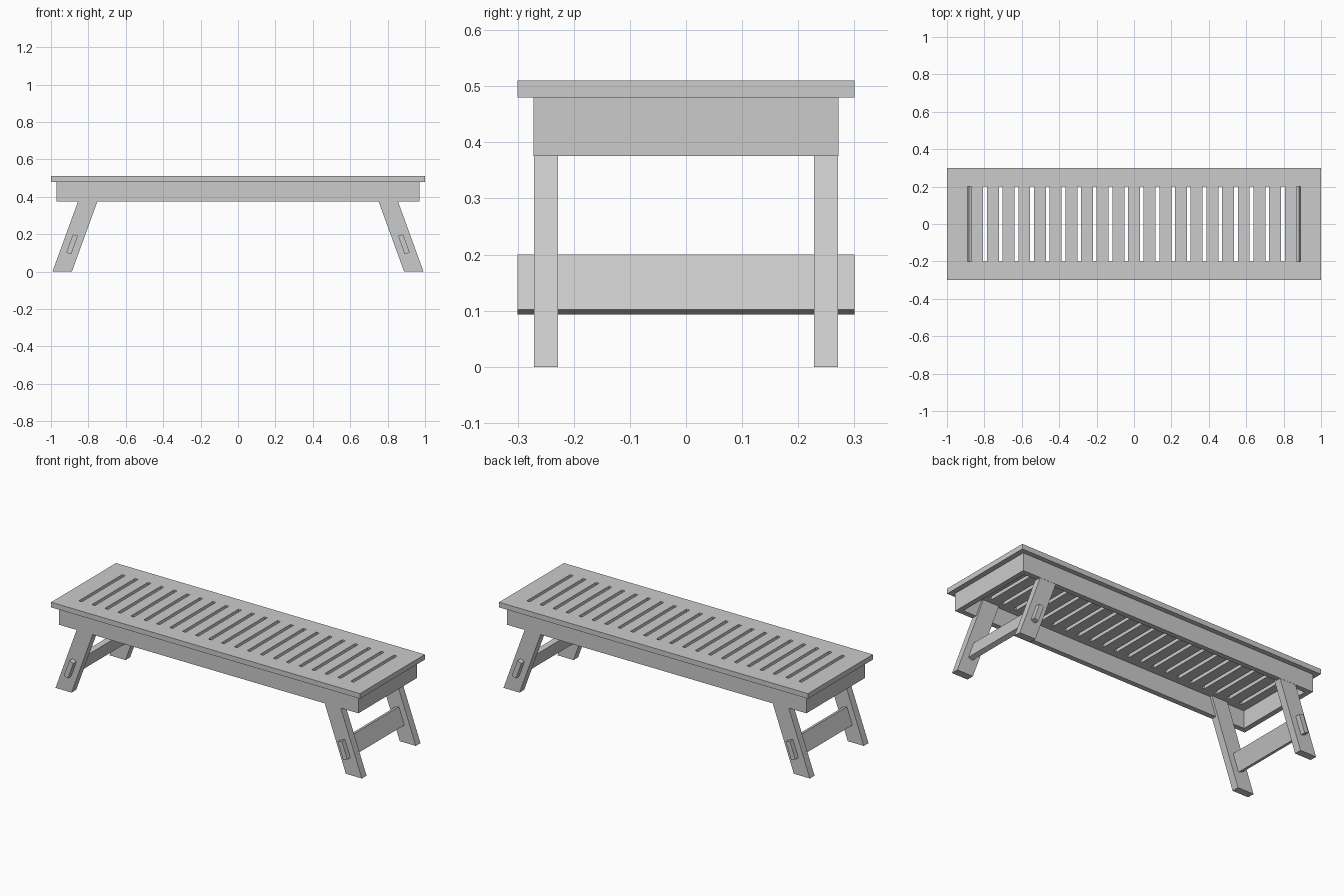
import bpy
import bmesh
import math
from mathutils import Matrix

cube = bpy.data.objects.get("Cube")
if cube:
    bpy.data.objects.remove(cube, do_unlink=True)

wood = bpy.data.materials.new("plain_grey")
wood.use_nodes = True
GREY = (0.6, 0.6, 0.6, 1)
wood.diffuse_color = GREY
wood.node_tree.nodes["Principled BSDF"].inputs["Base Color"].default_value = GREY


def finish(name, bm):
    bmesh.ops.recalc_face_normals(bm, faces=bm.faces)
    mesh = bpy.data.meshes.new(name)
    bm.to_mesh(mesh)
    bm.free()
    mesh.materials.append(wood)
    obj = bpy.data.objects.new(name, mesh)
    bpy.context.collection.objects.link(obj)
    return obj


def box(name, center, size, tilt=0):
    bm = bmesh.new()
    bmesh.ops.create_cube(bm, size=1, matrix=Matrix.Diagonal((*size, 1)))
    obj = finish(name, bm)
    obj.location = center
    obj.rotation_euler.y = tilt
    return obj


def prism(name, profile, y0, y1):
    """Extrude an x-z profile along y."""
    bm = bmesh.new()
    face = bm.faces.new([bm.verts.new((x, y0, z)) for x, z in profile])
    ext = bmesh.ops.extrude_face_region(bm, geom=[face])
    moved = [v for v in ext["geom"] if isinstance(v, bmesh.types.BMVert)]
    bmesh.ops.translate(bm, verts=moved, vec=(0, y1 - y0, 0))
    return finish(name, bm)


TOP, UNDER, APRON_LOW = 0.51, 0.48, 0.376
TILT = math.radians(20)
SLOPE = math.tan(TILT)
mid_z, thick = (TOP + UNDER) / 2, TOP - UNDER

# Top frame: long rails and end boards around the slats
for side, label in ((-1, "front"), (1, "back")):
    box(label + "_top_rail", (0, side * 0.25, mid_z), (2, 0.1, thick))
for side, label in ((-1, "right"), (1, "left")):
    box(label + "_end_board", (side * 0.945, 0, mid_z), (0.11, 0.4, thick))

# Evenly spaced cross slats
COUNT, GAP = 21, 0.02
pitch = (1.78 - GAP) / COUNT
for i in range(COUNT):
    x = (i - (COUNT - 1) / 2) * pitch
    box(f"slat_{i + 1}", (x, 0, mid_z), (pitch - GAP, 0.4, thick))

# Apron under the top
apron_z, apron_h, board = (UNDER + APRON_LOW) / 2, UNDER - APRON_LOW, 0.03
for side, label in ((-1, "front"), (1, "back")):
    box(label + "_apron", (0, side * (0.272 - board / 2), apron_z),
        (1.94, board, apron_h))
for side, label in ((-1, "right"), (1, "left")):
    box(label + "_apron", (side * (0.97 - board / 2), 0, apron_z),
        (board, 0.544 - 2 * board, apron_h))

# Splayed legs with a tilted through-stretcher at each end
for side, label in ((-1, "right"), (1, "left")):
    foot = 0.992
    inset = UNDER * SLOPE
    profile = [(side * x, z) for x, z in (
        (foot, 0), (foot - 0.104, 0),
        (foot - 0.104 - inset, UNDER), (foot - inset, UNDER))]
    for depth, place in ((-1, "front"), (1, "back")):
        prism(f"{place}_{label}_leg", profile, depth * 0.228, depth * 0.271)
    box(label + "_stretcher", (side * 0.887, 0, 0.1465),
        (0.028, 0.6, 0.104), -side * TILT)
